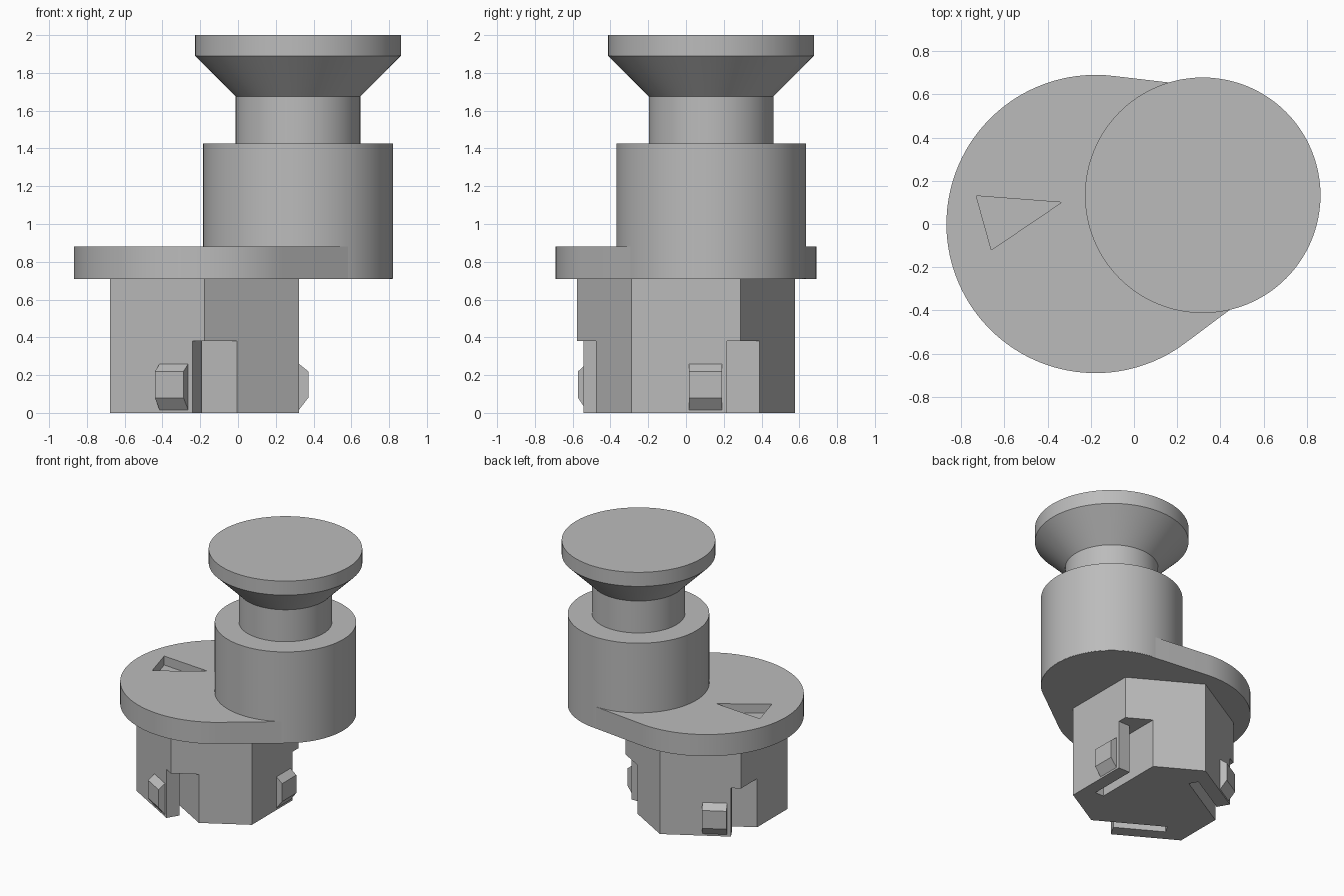
import bpy, bmesh, math
from mathutils import Matrix, Vector

if "Cube" in bpy.data.objects:
    bpy.data.objects.remove(bpy.data.objects["Cube"], do_unlink=True)

grey = bpy.data.materials.new("grey_plastic")
grey.use_nodes = True
COLOUR = (0.5, 0.5, 0.5, 1)
grey.diffuse_color = COLOUR
grey.node_tree.nodes["Principled BSDF"].inputs["Base Color"].default_value = COLOUR

BASE = Vector((-0.178, 0, 0))      # hexagonal plug and disc axis
KNOB = Vector((0.318, 0.133, 0))   # offset knob axis
PLATE_BOTTOM, PLATE_TOP = 0.71, 0.88
UPRIGHT = Matrix.Identity(4)
SIDEWAYS = Matrix(((1, 0, 0, 0), (0, 0, 1, 0), (0, 1, 0, 0), (0, 0, 0, 1)))


def finish(name, bm):
    bmesh.ops.recalc_face_normals(bm, faces=bm.faces)
    mesh = bpy.data.meshes.new(name)
    bm.to_mesh(mesh)
    bm.free()
    mesh.materials.append(grey)
    obj = bpy.data.objects.new(name, mesh)
    bpy.context.collection.objects.link(obj)
    return obj


def prism(name, outline, low, high, matrix=UPRIGHT):
    """Extrude a closed outline from low to high, then place it."""
    bm = bmesh.new()
    face = bm.faces.new([bm.verts.new((x, y, low)) for x, y in outline])
    top = bmesh.ops.extrude_face_region(bm, geom=[face])["geom"]
    bmesh.ops.translate(bm, vec=(0, 0, high - low),
                        verts=[v for v in top if isinstance(v, bmesh.types.BMVert)])
    bmesh.ops.transform(bm, matrix=matrix, verts=bm.verts)
    return finish(name, bm)


def arc(centre, radius, start, end, steps):
    return [(centre.x + radius * math.cos(start + (end - start) * i / steps),
             centre.y + radius * math.sin(start + (end - start) * i / steps))
            for i in range(steps + 1)]


def activate(obj):
    bpy.ops.object.select_all(action="DESELECT")
    obj.select_set(True)
    bpy.context.view_layer.objects.active = obj


def cut(target, cutter):
    mod = target.modifiers.new("cut", "BOOLEAN")
    mod.operation, mod.solver, mod.object = "DIFFERENCE", "EXACT", cutter
    activate(target)
    bpy.ops.object.modifier_apply(modifier=mod.name)
    bpy.data.objects.remove(cutter, do_unlink=True)


def smooth(obj):
    activate(obj)
    bpy.ops.object.shade_smooth_by_angle(angle=math.radians(25))


# Plate: hull of a large disc and the smaller knob footprint
big, small = 0.69, 0.5
offset = KNOB - BASE
heading = math.atan2(offset.y, offset.x)
spread = math.acos((big - small) / offset.length)
outline = (arc(BASE, big, heading + spread, heading + math.tau - spread, 80)
           + arc(KNOB, small, heading - spread, heading + spread, 48))
plate = prism("base_plate", outline, PLATE_BOTTOM, PLATE_TOP)

# Pointer recess in the plate
cut(plate, prism("pointer_cutter", [(-0.73, 0.13), (-0.66, -0.12), (-0.335, 0.1)],
                 PLATE_TOP - 0.07, PLATE_TOP + 0.1))
smooth(plate)

# Hexagonal plug
corner = 0.5 / math.cos(math.pi / 6)
plug = prism("hex_plug", arc(BASE, corner, math.pi / 6, math.pi * 11 / 6, 5),
             0, PLATE_BOTTOM + 0.01)

# Three spring arms: a slot behind each, open at one corner, with a catch outside
slot = [(0.327, -0.16), (0.4, -0.16), (0.4, 0.217), (0.65, 0.217), (0.65, 0.6), (0.327, 0.6)]
catch = [(0.48, 0.015), (0.5, 0.015), (0.55, 0.08), (0.55, 0.22), (0.5, 0.26), (0.48, 0.26)]
for i in range(3):
    place = Matrix.Translation(BASE) @ Matrix.Rotation(i * math.tau / 3, 4, "Z")
    cut(plug, prism("slot_cutter", slot, -0.1, 0.38, place))
    prism(f"catch_{i + 1}", catch, 0.015, 0.19, place @ SIDEWAYS)

# Knob: barrel, neck, flared cone and cap turned from one profile
profile = [(0, 0.712), (0.502, 0.712), (0.502, 1.425), (0.33, 1.425),
           (0.33, 1.675), (0.545, 1.89), (0.545, 2), (0, 2)]
bm = bmesh.new()
points = [bm.verts.new((KNOB.x + r, KNOB.y, z)) for r, z in profile]
edges = [bm.edges.new(pair) for pair in zip(points, points[1:])]
bmesh.ops.spin(bm, geom=points + edges, cent=KNOB, axis=(0, 0, 1),
               angle=math.tau, steps=96, use_merge=True)
bmesh.ops.remove_doubles(bm, verts=bm.verts, dist=0.0001)
smooth(finish("knob", bm))
